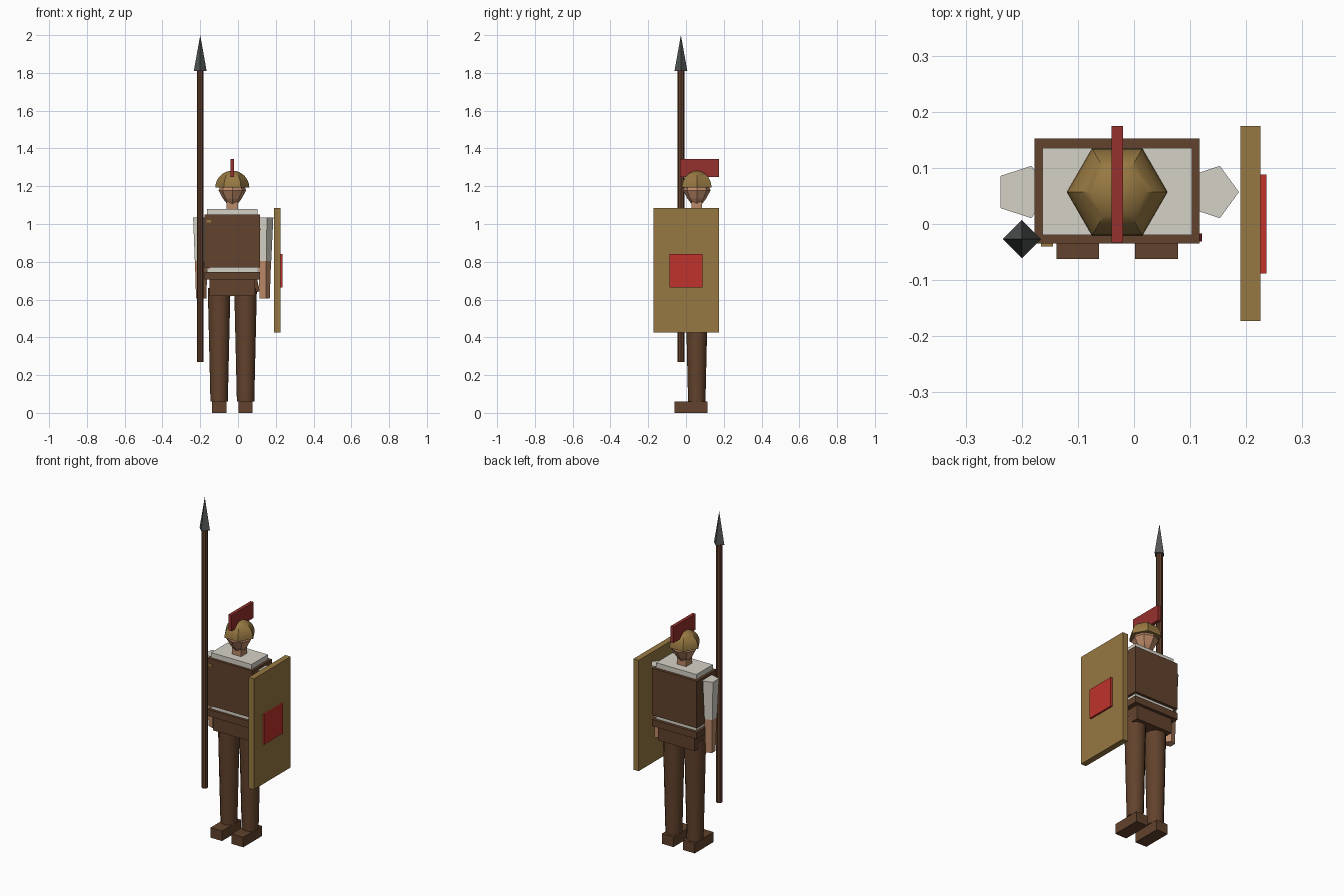
import bpy
import bmesh
from math import sin, cos, pi, radians
from mathutils import Matrix, Vector

old = bpy.data.objects.get("Cube")
if old:
    bpy.data.objects.remove(old, do_unlink=True)


def material(name, r, g, b):
    """Flat material from display values, stored as linear."""
    rgba = [(c / 255) ** 2.2 for c in (r, g, b)] + [1]
    m = bpy.data.materials.new(name)
    m.use_nodes = True
    m.diffuse_color = rgba
    m.node_tree.nodes["Principled BSDF"].inputs["Base Color"].default_value = rgba
    return m


leather = material("brown leather", 98, 68, 48)
wood = material("spear wood", 96, 64, 46)
gold = material("dull gold", 150, 120, 68)
cloth = material("off white cloth", 212, 209, 197)
skin = material("skin", 186, 136, 104)
crest_red = material("crest red", 148, 52, 50)
bright_red = material("bright red", 190, 54, 48)
iron = material("dark iron", 82, 86, 84)

CX, CY = -0.03, 0.057   # centre line of the body


def add(name, bm, mat, smooth=None):
    bmesh.ops.recalc_face_normals(bm, faces=bm.faces)
    mesh = bpy.data.meshes.new(name)
    bm.to_mesh(mesh)
    bm.free()
    mesh.materials.append(mat)
    ob = bpy.data.objects.new(name, mesh)
    bpy.context.scene.collection.objects.link(ob)
    if smooth:
        bpy.ops.object.select_all(action="DESELECT")
        ob.select_set(True)
        bpy.context.view_layer.objects.active = ob
        bpy.ops.object.shade_smooth_by_angle(angle=radians(smooth))
    return ob


def box(name, mat, xs, ys, zs, tilt=0):
    """Box between limits, optionally tilted about the y axis."""
    lows, highs = Vector((xs[0], ys[0], zs[0])), Vector((xs[1], ys[1], zs[1]))
    bm = bmesh.new()
    bmesh.ops.create_cube(bm, size=1, matrix=Matrix.Translation((lows + highs) / 2)
                          @ Matrix.Rotation(radians(tilt), 4, "Y")
                          @ Matrix.Diagonal((highs - lows).to_4d()))
    return add(name, bm, mat)


def lathe(name, mat, x, y, sides, profile, smooth=None):
    """Capped stack of regular polygons, given as (radius, z) pairs."""
    bm = bmesh.new()
    rings = []
    for r, z in profile:
        if r < 0.0005:
            rings.append([bm.verts.new((x, y, z))] * sides)
        else:
            rings.append([bm.verts.new((x + r * cos(2 * pi * i / sides),
                                        y + r * sin(2 * pi * i / sides), z))
                          for i in range(sides)])
    for a, b in zip(rings, rings[1:]):
        for i in range(sides):
            j = (i + 1) % sides
            bm.faces.new(list(dict.fromkeys((a[i], a[j], b[j], b[i]))))
    for ring in (rings[0], rings[-1]):
        if ring[0] is not ring[1]:
            bm.faces.new(ring)
    return add(name, bm, mat, smooth)


# Legs, feet and arms on both sides
for side, s in (("right", -1), ("left", 1)):
    leg_x, arm_x = CX + s * 0.07, CX + s * 0.168
    box(side + "_foot", leather, (leg_x - 0.038, leg_x + 0.038), (-0.062, 0.115), (0, 0.06))
    lathe(side + "_leg", leather, leg_x, CY, 12, [(0.046, 0.06), (0.06, 0.66)], 40)
    lathe(side + "_sleeve", cloth, arm_x, CY, 5, [(0.038, 0.805), (0.049, 1.035)])
    lathe(side + "_forearm", skin, arm_x, CY, 5, [(0.03, 0.605), (0.037, 0.805)])

# Torso
box("hips", leather, (-0.15, 0.09), (-0.02, 0.134), (0.62, 0.71))
box("belt", leather, (-0.177, 0.117), (-0.035, 0.152), (0.705, 0.745))
box("tunic", cloth, (-0.163, 0.103), (-0.02, 0.135), (0.72, 1.08))
box("chest_armour", leather, (-0.177, 0.117), (-0.035, 0.152), (0.77, 1.05))

# Sash through the armour, brooch and scabbard
box("sash", crest_red, (-0.197, 0.15), (-0.031, -0.017), (0.865, 0.885), -37)
box("brooch", gold, (-0.166, -0.144), (-0.04, -0.03), (1.008, 1.022))
box("scabbard", leather, (0.085, 0.105), (-0.01, 0.01), (0.64, 0.74), -12)

# Head and helmet
box("neck", skin, (CX - 0.03, CX + 0.03), (CY - 0.028, CY + 0.028), (1.07, 1.12))
lathe("head", skin, CX, CY, 8, [(0.027, 1.105), (0.05, 1.135), (0.073, 1.178), (0.06, 1.21)])
dome = [(0.09 * cos(i * pi / 16), 1.192 + 0.09 * sin(i * pi / 16)) for i in range(9)]
lathe("helmet", gold, CX, CY, 6, dome, 32)
box("helmet_crest", crest_red, (CX - 0.01, CX + 0.01), (-0.033, 0.175), (1.25, 1.345))

# Shield
box("shield", gold, (0.19, 0.225), (-0.173, 0.175), (0.425, 1.085))
box("shield_boss", bright_red, (0.22, 0.236), (-0.088, 0.088), (0.665, 0.842))

# Spear
lathe("spear_shaft", wood, -0.2, -0.027, 8, [(0.018, 0.27), (0.018, 1.81)])
lathe("spear_head", iron, -0.2, -0.027, 4, [(0.034, 1.81), (0, 2.0)])
